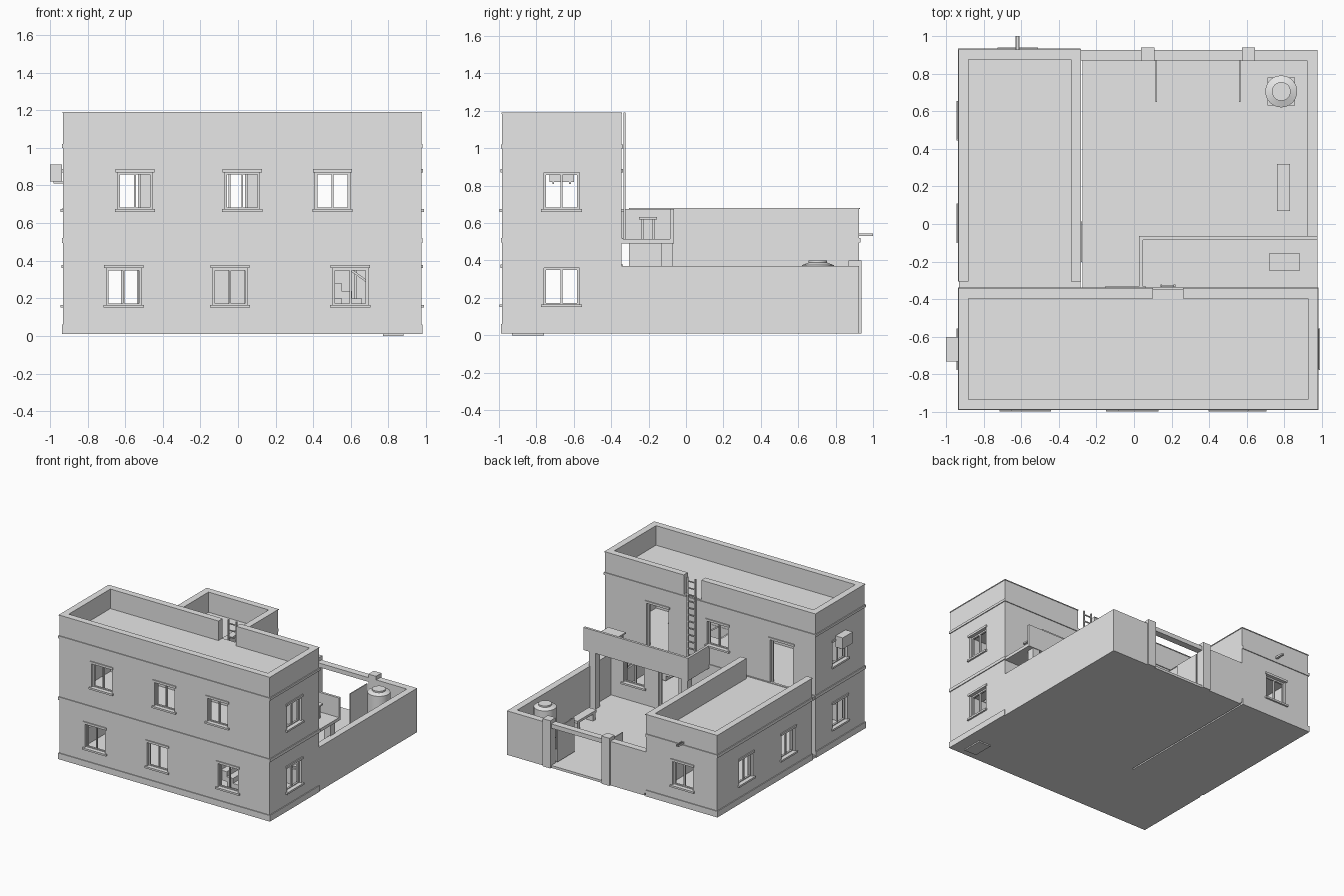
import bpy, bmesh, math

if "Cube" in bpy.data.objects:
    bpy.data.objects.remove(bpy.data.objects["Cube"])

mat = bpy.data.materials.new("plain_grey")
mat.diffuse_color = (0.8, 0.8, 0.8, 1)
mat.use_nodes = True
mat.node_tree.nodes["Principled BSDF"].inputs["Base Color"].default_value = mat.diffuse_color


def finish(bm, name):
    bmesh.ops.recalc_face_normals(bm, faces=bm.faces)
    me = bpy.data.meshes.new(name)
    bm.to_mesh(me)
    bm.free()
    me.materials.append(mat)
    ob = bpy.data.objects.new(name, me)
    bpy.context.collection.objects.link(ob)
    return ob


def boxes(name, items):
    """One object from boxes given as (x0, x1, y0, y1, z0, z1)."""
    bm = bmesh.new()
    for x0, x1, y0, y1, z0, z1 in items:
        vs = bmesh.ops.create_cube(bm, size=1)["verts"]
        for v in vs:
            v.co = (x1 if v.co.x > 0 else x0, y1 if v.co.y > 0 else y0, z1 if v.co.z > 0 else z0)
    return finish(bm, name)


def place(axis, u, v, d):
    """axis is the thickness direction of a panel."""
    return {"x": (d, u, v), "y": (u, d, v), "z": (u, v, d)}[axis]


def panel(name, axis, u0, u1, v0, v1, d0, d1, holes=()):
    """Flat slab with rectangular holes (u0, u1, v0, v1)."""
    us = sorted({u0, u1, *[h[0] for h in holes], *[h[1] for h in holes]})
    vs = sorted({v0, v1, *[h[2] for h in holes], *[h[3] for h in holes]})
    bm = bmesh.new()
    grid = {(a, b): bm.verts.new(place(axis, a, b, d0)) for a in us for b in vs}
    for a, b in zip(us, us[1:]):
        for c, d in zip(vs, vs[1:]):
            mu, mv = (a + b) / 2, (c + d) / 2
            if not any(h[0] < mu < h[1] and h[2] < mv < h[3] for h in holes):
                bm.faces.new((grid[a, c], grid[b, c], grid[b, d], grid[a, d]))
    bmesh.ops.delete(bm, geom=[v for v in bm.verts if not v.link_faces], context="VERTS")
    r = bmesh.ops.extrude_face_region(bm, geom=list(bm.faces))
    shift = place(axis, 0, 0, d1 - d0)
    bmesh.ops.translate(bm, vec=shift, verts=[g for g in r["geom"] if isinstance(g, bmesh.types.BMVert)])
    return finish(bm, name)


def ring(name, x0, x1, y0, y1, z0, z1, t, sides="lrfb"):
    s = {"l": (x0, x0 + t, y0, y1, z0, z1), "r": (x1 - t, x1, y0, y1, z0, z1),
         "f": (x0, x1, y0, y0 + t, z0, z1), "b": (x0, x1, y1 - t, y1, z0, z1)}
    return boxes(name, [s[c] for c in sides])


def obox(axis, u0, u1, v0, v1, da, db):
    lo, hi = place(axis, u0, v0, min(da, db)), place(axis, u1, v1, max(da, db))
    return (lo[0], hi[0], lo[1], hi[1], lo[2], hi[2])


def fit(name, axis, out, hole, face, door=False):
    """Frame, lintel and sill for an opening; out is the outward sign."""
    u0, u1, v0, v1 = hole
    w, m = 0.012, (u0 + u1) / 2
    a, b = face - out * 0.02, face - out * 0.035
    parts = [obox(axis, u0, u0 + w, v0, v1, a, b), obox(axis, u1 - w, u1, v0, v1, a, b),
             obox(axis, u0, u1, v1 - w, v1, a, b)]
    if not door:
        parts += [obox(axis, u0, u1, v0, v0 + w, a, b), obox(axis, m - 0.005, m + 0.005, v0, v1, a, b)]
        boxes(name + "_sill", [obox(axis, u0 - 0.015, u1 + 0.015, v0 - 0.01, v0 + 0.005,
                                    face - out * 0.02, face + out * 0.014)])
    boxes(name + "_frame", parts)
    boxes(name + "_lintel", [obox(axis, u0 - 0.012, u1 + 0.012, v1, v1 + 0.018, face - out * 0.01, face + out * 0.008)])


def wall(name, axis, out, u0, u1, z0, z1, face, windows=(), doors=(), gaps=(), t=0.05):
    panel(name, axis, u0, u1, z0, z1, face, face - out * t, [*windows, *doors, *gaps])
    for i, h in enumerate(windows):
        fit(f"{name}_window_{i}", axis, out, h, face)
    for i, h in enumerate(doors):
        fit(f"{name}_door_{i}", axis, out, h, face, True)


LO, UP = (0.16, 0.36), (0.67, 0.87)   # window heights per storey
L, R, F, B = -0.93, 0.975, -0.983, -0.345
TOP, ROOF, MID, WT = 1.19, 1.03, 0.515, 0.68

# main two-storey block
wall("main_front", "y", -1, L, R, 0.01, TOP, F,
     [(a, a + 0.185, *LO) for a in (-0.70, -0.135, 0.505)] + [(a, a + 0.185, *UP) for a in (-0.64, -0.07, 0.41)])
wall("main_back", "y", 1, L, R, 0.01, TOP, B,
     [(-0.14, 0.05, *LO), (0.62, 0.81, *LO), (-0.14, 0.05, *UP)],
     [(-0.73, -0.52, MID, 0.87), (0.40, 0.60, MID, 0.87), (0.31, 0.49, 0.03, 0.36), (-0.71, -0.52, 0.03, 0.36)],
     [(0.10, 0.26, ROOF, TOP)])
side = [(-0.76, -0.57, *LO), (-0.76, -0.57, *UP)]
wall("main_left", "x", -1, F + 0.05, B - 0.05, 0.01, TOP, L, side)
wall("main_right", "x", 1, F + 0.05, B - 0.05, 0.01, TOP, R, side)
boxes("main_floor", [(L, R, F, B, 0.01, 0.03)])
panel("main_upper_floor", "z", L + 0.05, R - 0.05, F + 0.05, B - 0.05, 0.49, MID, [(0.22, 0.70, -0.93, -0.76)])
boxes("main_roof", [(L + 0.05, R - 0.05, F + 0.05, B - 0.05, 1.0, ROOF)])
o = 0.007
ring("main_plinth", L - o, R + o, F - o, B, 0.01, 0.06, 0.02, "lrf")
ring("main_mid_band", L - o, R + o, F - o, B + o, 0.495, 0.52, 0.02)
ring("main_roof_band", L - o, R + o, F - o, B + o, 1.0, 1.02, 0.02)
ring("main_coping", L - 0.004, R + 0.004, F - 0.004, B + 0.004, 1.184, TOP, 0.054, "lrf")
boxes("main_back_coping", [(L, 0.10, B - 0.05, B + 0.004, 1.184, TOP), (0.26, R, B - 0.05, B + 0.004, 1.184, TOP)])

# single-storey wing, stopping just short of the main block
WR, WB, WF = -0.285, 0.925, -0.305
wall("wing_left", "x", -1, WF, WB - 0.05, 0.01, WT, L, [(0.46, 0.64, *LO), (-0.085, 0.095, *LO)])
wall("wing_right", "x", 1, WF, WB - 0.05, 0.01, WT, WR, [], [(-0.19, 0.0, 0.03, 0.36)])
wall("wing_back", "y", 1, L, WR, 0.01, WT, WB, [(-0.71, -0.525, *LO)])
boxes("wing_floor", [(L, WR, B, WB, 0.01, 0.03)])
boxes("wing_roof", [(L + 0.05, WR - 0.05, B, WB - 0.05, 0.49, MID), (L, WR, B, WF, 0.49, MID)])
for nm, z0, z1 in (("plinth", 0.01, 0.06), ("band", 0.495, 0.52)):
    ring("wing_" + nm, L - o, WR, WF, WB + o, z0, z1, 0.02, "lb")
ring("wing_coping", L - 0.004, WR + 0.004, WF, WB + 0.004, 0.674, WT, 0.054, "lrb")
boxes("roof_spout", [(-0.63, -0.61, 0.90, 1.0, 0.53, 0.535), (-0.63, -0.625, 0.90, 1.0, 0.53, 0.545),
                     (-0.615, -0.61, 0.90, 1.0, 0.53, 0.545)])

# courtyard: floor, walls, gate
CL, H = -0.273, 0.37
boxes("courtyard_floor", [(CL, R, B, WB, 0.01, 0.03)])
boxes("courtyard_right_wall", [(R - 0.055, R, B, WB, 0.01, H)])
boxes("courtyard_back_wall", [(WR, 0.05, WB - 0.055, WB, 0.03, H), (0.62, R - 0.055, WB - 0.055, WB, 0.03, H)])
boxes("gate_lintel", [(0.10, 0.58, WB - 0.055, WB, 0.335, H)])
boxes("gate_pillars", [(a, a + 0.07, 0.868, 0.938, 0.01, 0.40) for a in (0.038, 0.573)])
boxes("gate_leaves", [(a, a + 0.008, 0.65, 0.87, 0.04, 0.32) for a in (0.114, 0.557)])
boxes("drain_grate", [(-0.17, -0.162, -0.25 + 0.047 * i, -0.212 + 0.047 * i, 0.03, 0.034) for i in range(9)])
boxes("courtyard_bench", [(0.76, 0.83, 0.07, 0.32, 0.09, 0.11), (0.765, 0.825, 0.08, 0.11, 0.03, 0.09),
                          (0.765, 0.825, 0.28, 0.31, 0.03, 0.09)])

# water tank on a square stand
boxes("tank_stand", [(0.71, 0.855, 0.63, 0.78, 0.03, 0.13)])
bm = bmesh.new()
prof = [(0, 0.13), (0.085, 0.13), (0.085, 0.375), (0.05, 0.388), (0.05, 0.40), (0, 0.40)]
vs = [bm.verts.new((0.783 + r, 0.705, z)) for r, z in prof]
es = [bm.edges.new(p) for p in zip(vs, vs[1:])]
bmesh.ops.spin(bm, geom=vs + es, cent=(0.783, 0.705, 0), axis=(0, 0, 1), angle=math.tau, steps=24, use_merge=True)
bmesh.ops.remove_doubles(bm, verts=bm.verts, dist=1e-4)
tank = finish(bm, "water_tank")
bpy.context.view_layer.objects.active = tank
tank.select_set(True)
bpy.ops.object.shade_smooth_by_angle(angle=math.radians(30))

# terrace on pillars, open at its right end
TL, TB = 0.027, -0.065
boxes("terrace_slab", [(TL, R, B, TB, 0.49, MID)])
boxes("terrace_parapet", [(TL, R, TB - 0.02, TB, MID, 0.675), (TL, TL + 0.02, B, TB - 0.02, MID, 0.675)])
boxes("terrace_pillars", [(a, a + 0.06, -0.13, -0.07, 0.03, 0.49) for a in (0.035, 0.87)])
boxes("terrace_table", [(0.72, 0.88, -0.25, -0.155, 0.62, 0.632)] +
      [(a, a + 0.014, b, b + 0.014, MID, 0.62) for a in (0.735, 0.851) for b in (-0.24, -0.179)])

# ladder from terrace to main roof
boxes("roof_ladder", [(a, a + 0.01, -0.335, -0.323, MID, TOP) for a in (0.14, 0.21)] +
      [(0.15, 0.21, -0.333, -0.325, 0.55 + 0.055 * i, 0.558 + 0.055 * i) for i in range(12)])

# inside stair with handrail
boxes("inside_stair", [(0.88 - 0.055 * (i + 1), 0.88 - 0.055 * i, -0.93, -0.76, max(0, 0.04 * i - 0.04), 0.04 * (i + 1))
                       for i in range(12)])
rail = boxes("stair_handrail", [(-0.4, 0.4, -0.775, -0.765, -0.006, 0.006)])
rail.location = (0.56, 0, 0.38)
rail.rotation_euler = (0, math.atan(0.72), 0)

# air conditioner on the left wall
boxes("air_conditioner", [(-1.0, L - 0.005, -0.73, -0.60, 0.82, 0.912)])
boxes("air_conditioner_bracket", [(-0.98, L, -0.715, -0.705, 0.81, 0.82), (-0.98, L, -0.625, -0.615, 0.81, 0.82)])
